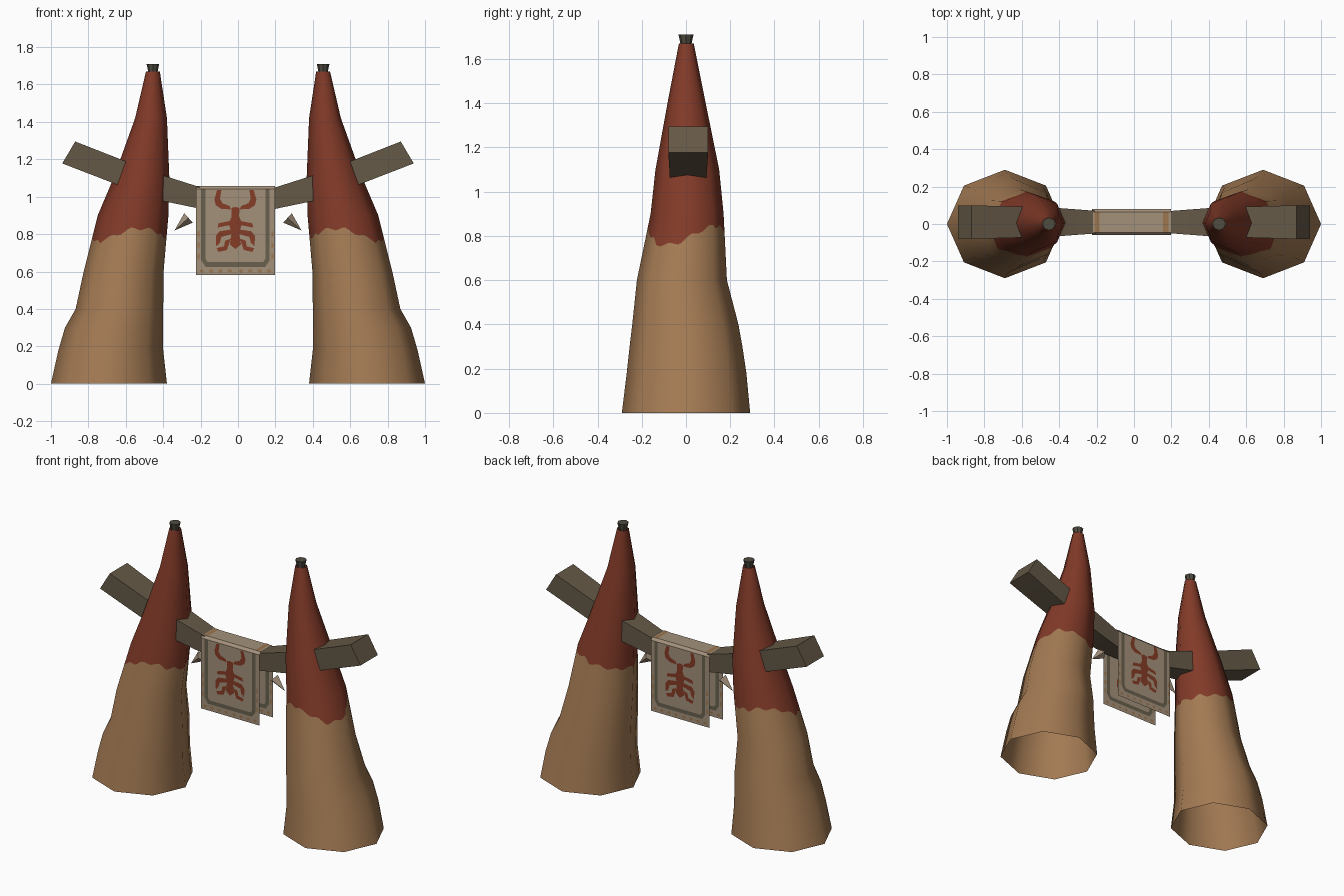
import bpy, math
from mathutils import Vector

if "Cube" in bpy.data.objects:
    bpy.data.objects.remove(bpy.data.objects["Cube"])


def lin(c):
    c /= 255
    return c / 12.92 if c <= 0.04045 else ((c + 0.055) / 1.055) ** 2.4


def material(name, r, g, b):
    m = bpy.data.materials.new(name)
    m.diffuse_color = (lin(r), lin(g), lin(b), 1)
    m.use_nodes = True
    m.node_tree.nodes["Principled BSDF"].inputs["Base Color"].default_value = m.diffuse_color
    return m


BONE = material("tan_bone", 163, 122, 83)
RED = material("red_paint", 130, 58, 40)
WOOD = material("dark_wood", 101, 89, 71)
TIP = material("dark_tip", 80, 76, 65)
CLOTH = material("pale_cloth", 164, 145, 123)
BORDER = material("olive_border", 106, 97, 78)
EMBLEM = material("emblem_red", 134, 60, 38)
TRIM = material("ochre_trim", 156, 118, 78)


def add(name, verts, faces, mats, smooth=False):
    me = bpy.data.meshes.new(name)
    me.from_pydata(verts, [], faces)
    for m in mats:
        me.materials.append(m)
    me.polygons.foreach_set("use_smooth", [smooth] * len(me.polygons))
    me.update()
    ob = bpy.data.objects.new(name, me)
    bpy.context.collection.objects.link(ob)
    return ob


# Tusk pillars: height, outer x, inner x, front y, back y
PROFILE = [
    (0.00, 1.00, .380, -.290, .290),
    (0.18, .960, .400, -.268, .273),
    (0.30, .925, .400, -.255, .255),
    (0.40, .868, .400, -.243, .237),
    (0.60, .825, .398, -.222, .185),
    (0.90, .750, .372, -.160, .170),
    (1.10, .665, .367, -.138, .150),
    (1.42, .550, .380, -.080, .085),
    (1.67, .492, .418, -.032, .035),
]
SIDES, SUB = 8, 8
N = SIDES * SUB


def section(z):
    for p, q in zip(PROFILE, PROFILE[1:]):
        if z <= q[0]:
            t = (z - p[0]) / (q[0] - p[0])
            return [u + (v - u) * t for u, v in zip(p, q)]
    return PROFILE[-1]


def paint_line(a):
    return (0.805 + 0.045 * math.sin(2 * a) * (1 + math.cos(a)) / 2
            - 0.02 * math.cos(2 * a) + 0.01 * math.sin(11 * a))


def tusk(name, side):
    levels = [p[0] for p in PROFILE]
    levels.insert(5, None)                      # wavy paint edge
    verts, normals, faces = [], [], []
    for z0 in levels:
        for i in range(N):
            k, f = divmod(i, SUB)
            a0, a1 = (2 * math.pi * j / SIDES for j in (k, k + 1))
            f /= SUB
            ang = 2 * math.pi * i / N
            z, xo, xi, y0, y1 = section(paint_line(ang) if z0 is None else z0)
            cx = math.cos(a0) * (1 - f) + math.cos(a1) * f
            cy = math.sin(a0) * (1 - f) + math.sin(a1) * f
            rx, ry = (xo - xi) / 2, (y1 - y0) / 2
            verts.append((side * ((xo + xi) / 2 + rx * cx), (y0 + y1) / 2 + ry * cy, z))
            slope = 0.17 + 0.17 * math.cos(ang)
            normals.append(Vector((side * math.cos(ang), math.sin(ang), slope)).normalized())
    for r in range(len(levels) - 1):
        for i in range(N):
            j = (i + 1) % N
            q = [r * N + i, r * N + j, (r + 1) * N + j, (r + 1) * N + i]
            faces.append(q if side > 0 else q[::-1])
    ob = add(name, verts, faces, [BONE, RED], True)
    for p in ob.data.polygons:
        p.material_index = int(p.index // N >= 5)
    ob.data.normals_split_custom_set_from_vertices(normals)


def cone(name, loc, r1, r2, depth, sides, mat, direction=(0, 0, 1)):
    bpy.ops.mesh.primitive_cone_add(vertices=sides, radius1=r1, radius2=r2, depth=depth, location=loc)
    ob = bpy.context.object
    ob.name = name
    ob.rotation_euler = Vector(direction).to_track_quat('Z', 'Y').to_euler()
    ob.data.materials.append(mat)
    return ob


for label, s in (("left", -1), ("right", 1)):
    tusk(label + "_tusk", s)
    cone(label + "_tusk_tip", (s * .455, 0, 1.687), .024, .034, .046, 8, TIP)
    cone(label + "_shard", (s * .302, 0, .853), .034, 0, .10, 4, CLOTH, (s * .075, 0, -.067))

# Bent crossbeam: top x, top z, bottom x, bottom z, half depth
half = [(.2, 1.05, .2, .935, .06), (.437, 1.125, .44, .985, .078), (.87, 1.295, .94, 1.178, .09)]
stations = [(-a, b, -c, d, h) for a, b, c, d, h in reversed(half)] + half
bv, bf = [], []
for xt, zt, xb, zb, h in stations:
    bv += [(xt, .01 - h, zt), (xt, .01 + h, zt), (xb, .01 + h, zb), (xb, .01 - h, zb)]
for r in range(len(stations) - 1):
    for i in range(4):
        j = (i + 1) % 4
        bf.append([r * 4 + i, r * 4 + 4 + i, r * 4 + 4 + j, r * 4 + j])
last = len(bv) - 4
bf += [[0, 1, 2, 3], [last + 3, last + 2, last + 1, last]]
beam = add("crossbeam", bv, bf, [WOOD])
bpy.context.view_layer.objects.active = beam
beam.select_set(True)
bpy.ops.object.shade_smooth_by_angle(angle=math.radians(35))

# Cloth draped over the beam
X0, X1 = -.225, .197
drape = [(-.06, .58), (-.06, 1.04), (-.045, 1.056), (.065, 1.056), (.08, 1.04), (.08, .58)]
cv = [(x, y, z) for y, z in drape for x in (X0, X1)]
add("banner_cloth", cv, [[2 * i, 2 * i + 1, 2 * i + 3, 2 * i + 2] for i in range(5)], [CLOTH])

# Painted shapes: right halves, mirrored about the banner's middle
MID = (X0 + X1) / 2
emblem = [
    [(.025, .932), (.075, .935), (.105, .955), (.112, .985), (.098, 1.035), (.075, 1.035),
     (.082, .99), (.07, .965), (.03, .95)],
    [(0, .945), (.022, .94), (.02, .895), (.036, .855), (.02, .81), (.03, .745), (0, .72)],
    [(.02, .872), (.09, .858), (.095, .835), (.02, .85)],
    [(.02, .825), (.085, .815), (.105, .79), (.102, .735), (.082, .755), (.075, .785), (.02, .80)],
    [(.025, .775), (.055, .765), (.06, .735), (.10, .725), (.09, .705), (.045, .715)],
]
border = [
    [(.160, .665), (.183, .66), (.183, 1.04), (.160, 1.04)],
    [(0, .625), (.160, .625), (.183, .66), (.160, .668), (.148, .65), (0, .65)],
]
trim = [[(u - .014, .603), (u, .592), (u + .014, .603), (u, .614)] for u in (.03, .08, .13, .18)]
trim += [[(.192, v), (.203, v + .012), (.203, v + .03), (.192, v + .04)] for v in (.66, .72, .78)]


def paint(name, shapes, mat, offset):
    verts, faces = [], []
    for y, out in ((-.06, -1), (.08, 1)):
        for d in (offset, -offset):             # outer and inner faces of each panel
            for shape in shapes:
                for s in (-1, 1):
                    n = len(verts)
                    verts += [(MID + s * u, y + out * d, v) for u, v in shape]
                    idx = list(range(n, len(verts)))
                    faces.append(idx if s * out * d < 0 else idx[::-1])
    add(name, verts, faces, [mat])


paint("banner_emblem", emblem, EMBLEM, .003)
paint("banner_border", border, BORDER, .003)
paint("banner_trim", trim, TRIM, .002)

# Ochre bands over the fold of the cloth
for label, s in (("left", -1), ("right", 1)):
    a, b = sorted((MID + s * .170, MID + s * .198))
    add(label + "_fold_band", [(a, -.045, 1.058), (b, -.045, 1.058), (b, .065, 1.058), (a, .065, 1.058)],
        [[0, 1, 2, 3]], [TRIM])
